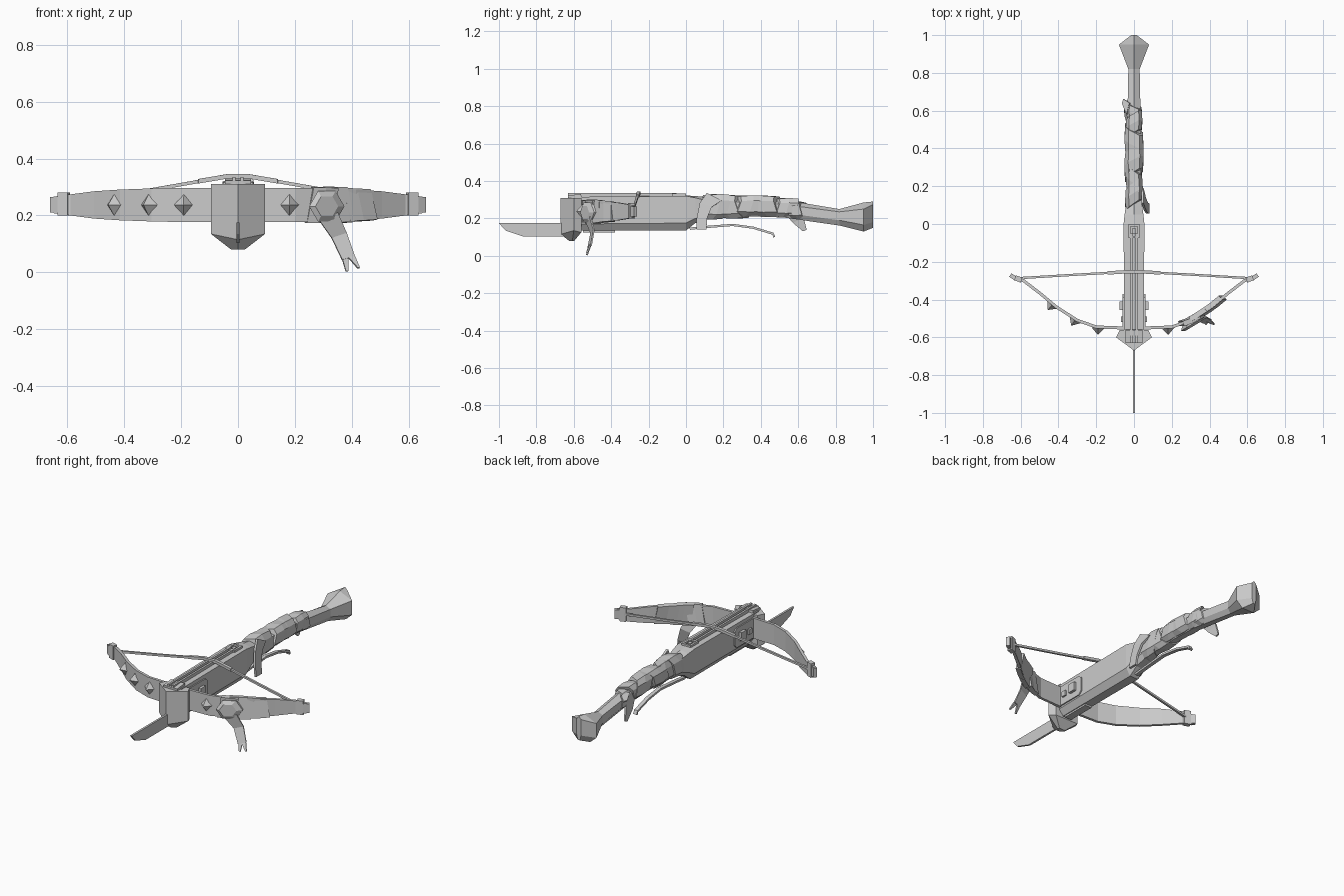
import bpy, bmesh, math
from mathutils import Vector as V

cube = bpy.data.objects.get("Cube")
if cube:
    bpy.data.objects.remove(cube, do_unlink=True)

grey = bpy.data.materials.new("plain_grey")
grey.use_nodes = True
COLOUR = (0.6, 0.6, 0.6, 1)
grey.diffuse_color = COLOUR
grey.node_tree.nodes["Principled BSDF"].inputs["Base Color"].default_value = COLOUR


def loft(name, rings, closed=False):
    """Skin matching point rings; cap the ends, or join them when closed."""
    bm = bmesh.new()
    rows = [[bm.verts.new(p) for p in ring] for ring in rings]
    n = len(rows[0])
    pairs = list(zip(rows, rows[1:])) + ([(rows[-1], rows[0])] if closed else [])
    for a, b in pairs:
        for i in range(n):
            j = (i + 1) % n
            bm.faces.new((a[i], a[j], b[j], b[i]))
    if not closed:
        bm.faces.new(rows[0])
        bm.faces.new(rows[-1])
    bmesh.ops.recalc_face_normals(bm, faces=bm.faces)
    mesh = bpy.data.meshes.new(name)
    bm.to_mesh(mesh)
    bm.free()
    mesh.materials.append(grey)
    ob = bpy.data.objects.new(name, mesh)
    bpy.context.collection.objects.link(ob)
    return ob


def box(name, x, y, z):
    return loft(name, [[(a, y[0], z[0]), (a, y[1], z[0]), (a, y[1], z[1]), (a, y[0], z[1])] for a in x])


def strip(name, path, wide, thick):
    """Flat bar along a path; wide gives the half width vector at each point."""
    pts = [V(p) for p in path]
    rings = []
    for i, p in enumerate(pts):
        w = V(wide[i] if isinstance(wide, list) else wide)
        t = pts[min(i + 1, len(pts) - 1)] - pts[max(i - 1, 0)]
        n = t.cross(w).normalized() * thick
        rings.append([p + w + n, p + w - n, p - w - n, p - w + n])
    return loft(name, rings)


def plate(name, outline, x):
    """Side profile in y and z, extruded between two x positions."""
    return loft(name, [[(a, y, z) for y, z in outline] for a in x])


# Stock with bevelled belly, slim handle and flared butt
stock = [  # y, half width, ridge, shoulder, lower edge, belly
    (-.6, .052, .315, .315, .17, .135), (0, .055, .322, .32, .175, .135),
    (.05, .05, .32, .31, .2, .175), (.13, .038, .31, .29, .225, .2),
    (.36, .036, .31, .285, .235, .21), (.52, .036, .3, .275, .23, .205),
    (.82, .03, .25, .235, .19, .162), (.95, .08, .285, .25, .165, .13),
    (1, .014, .29, .275, .18, .15)]
loft("stock", [[(0, y, r), (w, y, s), (w, y, e), (w / 2, y, b),
                (-w / 2, y, b), (-w, y, e), (-w, y, s)] for y, w, r, s, e, b in stock])

# Pointed nose block with a tapered underside
plan = [(-.095, -.6), (0, -.67), (.095, -.6), (.075, -.56), (-.075, -.56)]
low = [.135, .115, .135, .125, .125]
loft("nose_block", [[(x, y, .31) for x, y in plan],
                    [(x, y, z) for (x, y), z in zip(plan, low)],
                    [(x * .25, -.61 + (y + .61) * .25, .08) for x, y in plan]])
strip("nose_cap", [(0, -.63, .315), (0, -.56, .322)], (.045, 0, 0), .008)

# Bayonet blade: flat spine and thin lower edge
plate("blade", [(-.6, .175), (-1, .175), (-.965, .135), (-.87, .103), (-.6, .103)], (-.006, .006))

# Top rails, string catch and side plates
for s, side in ((1, "left"), (-1, "right")):
    box("rail_" + side, sorted((s * .008, s * .02)), (-.63, -.05), (.31, .335))
    box("catch_wall_" + side, sorted((s * .018, s * .03)), (-.075, 0), (.31, .333))
    plate("side_plate_" + side, [(-.55, .18), (-.39, .18), (-.37, .2), (-.37, .28), (-.39, .295), (-.55, .295)],
          sorted((s * .05, s * .06)))
    box("plate_latch_" + side, sorted((s * .058, s * .076)), (-.455, -.41), (.215, .265))
    box("plate_pin_" + side, sorted((s * .058, s * .07)), (-.52, -.49), (.22, .25))
for y in (-.075, -.012):
    box("catch_bar", (-.03, .03), (y, y + .012), (.31, .333))
box("catch_nut", (-.01, .01), (-.05, -.025), (.31, .33))
box("belly_plate", (-.022, .022), (-.55, -.38), (.125, .137))

# Bow limb, one arm mirrored to the other side
arm = [(.07, -.55, .06), (.2, -.545, .06), (.3, -.51, .058), (.41, -.44, .054),
       (.5, -.365, .048), (.585, -.3, .037), (.645, -.28, .029)]


def limb_at(x):
    for (a, ya, ha), (b, yb, hb) in zip(arm, arm[1:]):
        if x <= b:
            t = (x - a) / (b - a)
            return ya + (yb - ya) * t, ha + (hb - ha) * t, math.atan2(yb - ya, b - a)


bow = [(-x, y, h) for x, y, h in reversed(arm)] + arm
strip("bow_limb", [(x, y, .237) for x, y, h in bow], [(0, 0, h) for x, y, h in bow], .008)
for s, side in ((1, "left"), (-1, "right")):
    strip("limb_tip_" + side, [(s * .595, -.297, .24), (s * .63, -.285, .24)], (0, 0, .041), .014)
    strip("limb_hook_" + side, [(s * .625, -.29, .237), (s * .655, -.27, .237)], (0, 0, .027), .011)

# Bowstring over the rails
string = [(.615, -.287, .24), (.3, -.268, .291), (.05, -.254, .335)]
cord = [(-x, y, z) for x, y, z in string] + string[::-1]
strip("bowstring", cord, (0, 0, .006), .006)
strip("string_binding", [(-.14, -.259, .32), (-.04, -.253, .337), (.04, -.253, .337), (.14, -.259, .32)],
      (0, 0, .008), .009)

# Four-sided pyramid studs along the front of the limb
for x in (-.43, -.31, -.19, .18):
    y, h, tilt = limb_at(abs(x))
    s = 1 if x > 0 else -1
    along = V((math.cos(tilt), s * math.sin(tilt), 0))
    out = V((s * math.sin(tilt), -math.cos(tilt), 0))
    c = V((x, y, .237))
    base = [along * .034, V((0, 0, .042)), along * -.034, V((0, 0, -.042))]
    loft("limb_stud", [[c + p + out * .004 for p in base], [c + p * .04 + out * .04 for p in base]])

# Cloth wound around the left limb, with knot and forked tail
for a, b, grow in ((.25, .335, .004), (.31, .39, .006), (.375, .47, .003)):
    xs = (a, (a + b) / 2, b)
    strip("limb_cloth", [(x, limb_at(x)[0], .237) for x in xs],
          [(.012 * (1 if a < .3 else -1), 0, limb_at(x)[1] + grow) for x in xs], .014)
hexagon = [(math.cos(k * math.pi / 3), math.sin(k * math.pi / 3)) for k in range(6)]
loft("cloth_knot", [[(.312 + r * u, -.508 + y + .6 * r * u, .232 + r * v) for u, v in hexagon]
                    for r, y in ((.058, 0), (.062, -.02), (.04, -.034))])
strip("limb_tail", [(.315, -.525, .2), (.355, -.5, .13), (.388, -.515, .05)],
      [(.035, .012, .01), (.026, .008, .009), (.022, .008, .006)], .004)
for dx, dz in ((-.012, .0), (.012, .012)):
    strip("tail_fork", [(.388 + dx * .9, -.515, .05 + dz * .4), (.403 + dx * 1.7, -.53, .004 + dz)],
          [(.011, .004, .003), (.004, .001, 0)], .004)

# Cloth bands wound around the handle, leaning alternately
bands = [(.09, .2, .046, .262, .067, .05), (.17, .3, .043, .262, .062, -.05), (.26, .39, .05, .268, .054, .045),
         (.36, .5, .049, .266, .054, -.04), (.47, .57, .043, .258, .05, .04), (.56, .63, .042, .244, .046, -.03)]
corners = [(-.6, 1), (.6, 1), (1, .5), (1, -.6), (.5, -1), (-.5, -1), (-1, -.6), (-1, .5)]
for a, b, w, mid, h, lean in bands:
    loft("handle_cloth", [[(u * w * g, y + lean * u * .6 + lean * v * .4, mid + v * h * g) for u, v in corners]
                          for y, g in ((a, .93), ((a + b) / 2, 1.03), (b, .95))])

# Loose cloth ends on the handle
strip("front_cloth_end", [(.045, .15, .315), (.058, .105, .27), (.068, .085, .2), (.075, .082, .14)],
      [(0, .04, -.02), (0, .032, -.01), (0, .028, 0), (0, .027, 0)], .006)
strip("rear_cloth_end", [(-.03, .56, .25), (-.045, .6, .19), (-.05, .635, .135)],
      [(0, .04, .01), (0, .03, .012), (0, .01, .004)], .005)
strip("cloth_flap", [(-.03, .61, .28), (-.058, .65, .26)], [(.008, .03, 0), (.004, .012, 0)], .006)

# Long curved trigger lever under the handle
strip("trigger", [(0, .02, .145), (0, .12, .155), (0, .25, .165), (0, .36, .15), (0, .465, .118), (0, .472, .1)],
      (.011, 0, 0), .006)
